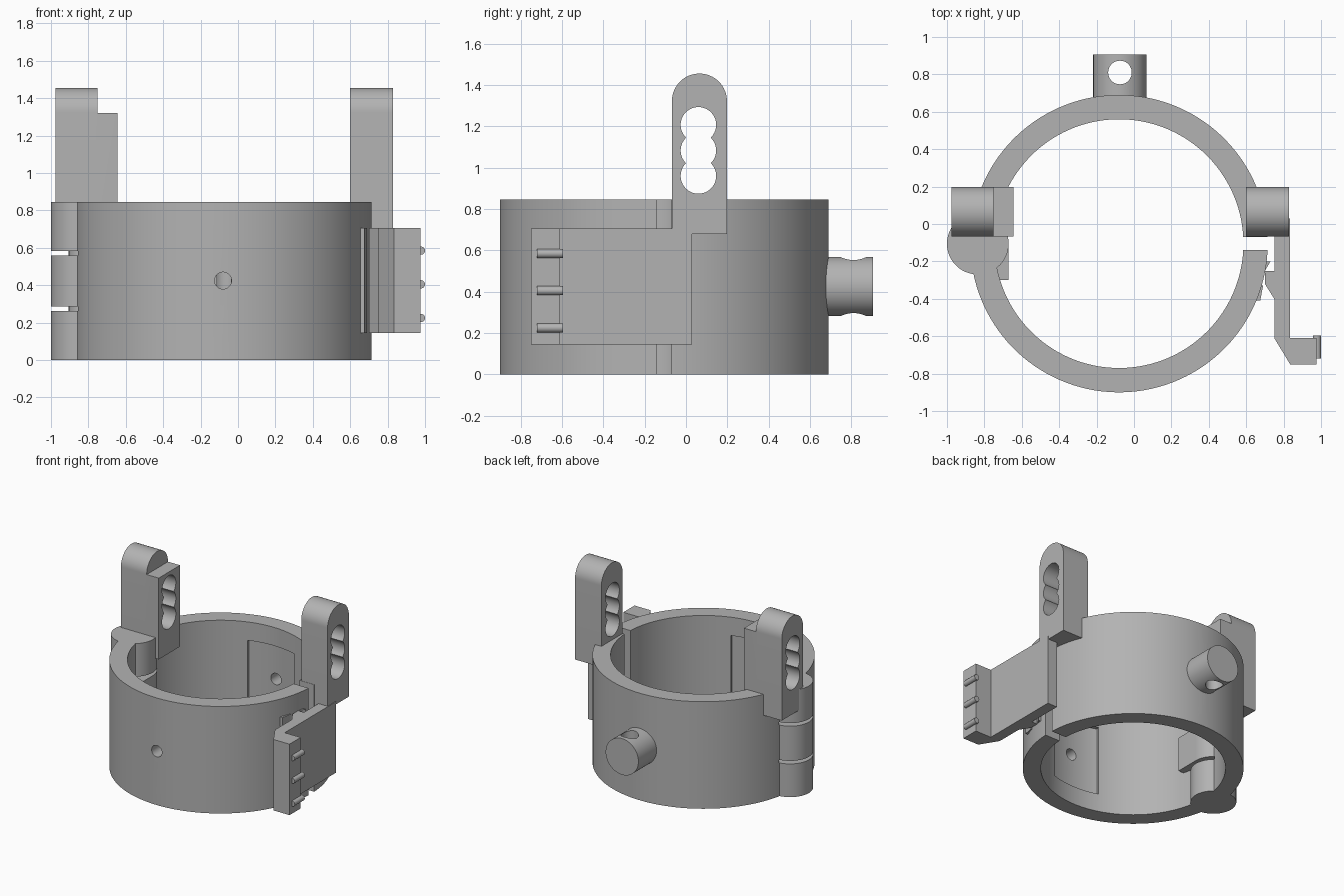
import bpy, bmesh, math
from mathutils import Matrix, Vector

if "Cube" in bpy.data.objects:
    bpy.data.objects.remove(bpy.data.objects["Cube"])

grey = bpy.data.materials.new("plain grey")
grey.use_nodes = True
COLOUR = (0.45, 0.45, 0.45, 1)
grey.diffuse_color = COLOUR
grey.node_tree.nodes["Principled BSDF"].inputs["Base Color"].default_value = COLOUR

CX, CY = -0.08, -0.105        # ring centre
R_OUT, R_IN, H = 0.795, 0.665, 0.845
MID_Z = 0.425                 # height of the side bores


def arc(cx, cy, r, a0, a1, n):
    """Points on an arc, angles in degrees."""
    return [(cx + r * math.cos(math.radians(a0 + (a1 - a0) * i / n)),
             cy + r * math.sin(math.radians(a0 + (a1 - a0) * i / n))) for i in range(n + 1)]


def circle(cx, cy, r, n=48):
    return arc(cx, cy, r, 0, 360, n)[:-1]


def prism(name, pts, lo, hi, axis="z"):
    """Extrude a flat outline along an axis; outline is (x,y), (y,z) or (x,z)."""
    place = {"z": lambda a, b, t: (a, b, t),
             "x": lambda a, b, t: (t, a, b),
             "y": lambda a, b, t: (a, t, b)}[axis]
    bm = bmesh.new()
    face = bm.faces.new([bm.verts.new(place(a, b, lo)) for a, b in pts])
    ext = bmesh.ops.extrude_face_region(bm, geom=[face])
    verts = [v for v in ext["geom"] if isinstance(v, bmesh.types.BMVert)]
    bmesh.ops.translate(bm, verts=verts, vec=Vector(place(0, 0, hi - lo)))
    bmesh.ops.recalc_face_normals(bm, faces=bm.faces)
    mesh = bpy.data.meshes.new(name)
    bm.to_mesh(mesh)
    bm.free()
    mesh.materials.append(grey)
    ob = bpy.data.objects.new(name, mesh)
    bpy.context.collection.objects.link(ob)
    return ob


def cut(ob, cutter, mode="DIFFERENCE"):
    """Apply a boolean and discard the second object."""
    mod = ob.modifiers.new("cut", "BOOLEAN")
    mod.operation, mod.solver, mod.object = mode, "EXACT", cutter
    bpy.context.view_layer.objects.active = ob
    bpy.ops.object.modifier_apply(modifier=mod.name)
    bpy.data.objects.remove(cutter)


# Open clamp ring with a narrow slit on the +x side
gap_out = math.degrees(math.asin(0.035 / R_OUT))
gap_in = math.degrees(math.asin(0.035 / R_IN))
outline = (arc(CX, CY, R_OUT, gap_out, 360 - gap_out, 128)
           + arc(CX, CY, R_IN, 360 - gap_in, gap_in, 128))
ring = prism("clamp_ring", outline, 0, H)

# Shallow pad recesses inside the front and back walls
for mid in (90, 270):
    pts = arc(CX, CY, 0.695, mid - 18, mid + 18, 16) + arc(CX, CY, 0.6, mid + 18, mid - 18, 16)
    cut(ring, prism("recess_cutter", pts, 0.145, 0.70))

# Screw bore through the front wall and back wall
cut(ring, prism("bore_cutter", circle(CX, MID_Z, 0.045, 32), -1.0, 0.76, "y"))

# Hinge: three knuckles around a pin, separated by two grooves
HX, HY, HR = -0.835, -0.105, 0.165
for z in (0.262, 0.56):
    cut(ring, prism("groove_cutter", circle(HX, HY, HR + 0.005), z, z + 0.024))
for name, lo, hi in (("lower", 0, 0.262), ("middle", 0.286, 0.56), ("upper", 0.584, H)):
    prism("hinge_knuckle_" + name, circle(HX, HY, HR), lo, hi)
prism("hinge_pin", circle(HX, HY, 0.07, 32), 0.01, H - 0.01)
prism("hinge_tab", [(-0.74, -0.30), (-0.67, -0.30), (-0.67, -0.105), (-0.74, -0.105)], 0.286, 0.56)

# Round lug at the back with a vertical hole
lug = prism("back_lug", circle(-0.075, MID_Z, 0.143, 64), 0.63, 0.905, "y")
cut(lug, prism("lug_hole_cutter", circle(-0.075, 0.81, 0.063), 0, 1))
cut(lug, prism("lug_bore_cutter", circle(CX, MID_Z, 0.045, 32), 0.6, 0.76, "y"))

# Upright posts with rounded tops
PY, PR, PZ = 0.065, 0.133, 1.322
post_side = [(PY - PR, 0.68), (PY + PR, 0.68)] + arc(PY, PZ, PR, 0, 180, 32)
right_post = prism("right_post", post_side, -0.975, -0.75, "x")
left_post = prism("left_post", post_side, 0.60, 0.83, "x")
inner_block = [(PY - PR, 0.68), (PY + PR, 0.68), (PY + PR, 1.322), (PY - PR, 1.322)]
cut(right_post, prism("inner_block", inner_block, -0.76, -0.645, "x"), "UNION")

# Three overlapping holes make the stepped slot in each post
for post in (right_post, left_post):
    for z in (0.96, 1.083, 1.207):
        cut(post, prism("slot_cutter", circle(PY - 0.005, z, 0.086, 40), -1.2, 1.2, "x"))

# Latch arm with bent finger grip and inner tooth
LATCH_LO, LATCH_HI = 0.145, 0.705
prism("latch_arm", [(0.75, 0.03), (0.835, 0.03), (0.835, -0.61), (0.975, -0.61),
                    (0.975, -0.75), (0.835, -0.75), (0.75, -0.61), (0.75, -0.40),
                    (0.70, -0.32), (0.70, -0.25), (0.75, -0.25)], LATCH_LO, LATCH_HI)

# Catch ridges on the ring facing the latch tooth
prism("catch_front", [(0.62, -0.41), (0.675, -0.41), (0.69, -0.33), (0.62, -0.33)],
      LATCH_LO, LATCH_HI)
prism("catch_back", [(0.66, -0.25), (0.70, -0.25), (0.73, -0.20), (0.66, -0.20)],
      LATCH_LO, LATCH_HI)

# Grip ribs on the latch end
for i, z in enumerate((0.225, 0.405, 0.585)):
    prism(f"grip_rib_{i + 1}", circle(0.978, z, 0.022, 24), -0.72, -0.595, "y")

# Smooth round walls, keep hard edges
bpy.ops.object.select_all(action="DESELECT")
for ob in bpy.context.collection.objects:
    if ob.type == "MESH":
        ob.select_set(True)
        bpy.context.view_layer.objects.active = ob
bpy.ops.object.shade_smooth_by_angle(angle=math.radians(30))
